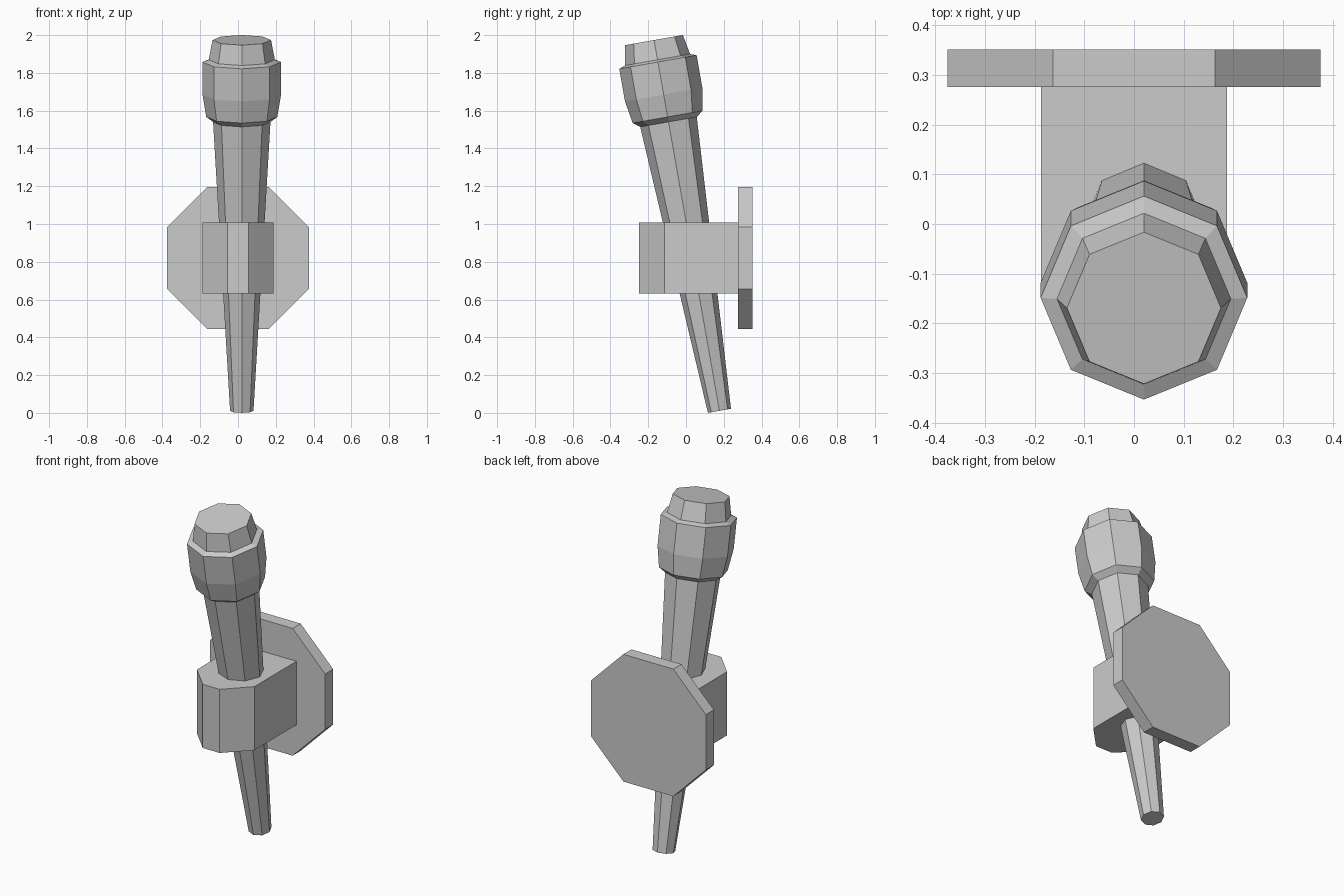
import bpy, bmesh
from math import sin, cos, pi, radians
from mathutils import Matrix, Vector

if "Cube" in bpy.data.objects:
    bpy.data.objects.remove(bpy.data.objects["Cube"])


def make_object(name, bm):
    bmesh.ops.recalc_face_normals(bm, faces=bm.faces)
    mesh = bpy.data.meshes.new(name)
    bm.to_mesh(mesh)
    bm.free()
    obj = bpy.data.objects.new(name, mesh)
    bpy.context.collection.objects.link(obj)
    return obj


def lathe(name, profile, matrix, sides=8):
    """Closed faceted solid from (radius, height) pairs."""
    bm = bmesh.new()
    rings = [[bm.verts.new(matrix @ Vector((r * cos(2 * pi * i / sides),
                                            r * sin(2 * pi * i / sides), h)))
              for i in range(sides)] for r, h in profile]
    for a, b in zip(rings, rings[1:]):
        for i in range(sides):
            j = (i + 1) % sides
            bm.faces.new((a[i], a[j], b[j], b[i]))
    bm.faces.new(rings[0])
    bm.faces.new(rings[-1])
    return make_object(name, bm)


def extrude(name, outline, vector):
    """Prism from a flat outline of 3D points."""
    bm = bmesh.new()
    face = bm.faces.new([bm.verts.new(p) for p in outline])
    ext = bmesh.ops.extrude_face_region(bm, geom=[face], use_keep_orig=True)
    moved = [v for v in ext["geom"] if isinstance(v, bmesh.types.BMVert)]
    bmesh.ops.translate(bm, verts=moved, vec=vector)
    return make_object(name, bm)


# Torch leaning forward: tapered handle, bulging head, and cap
lean = Matrix.Translation((0.02, 0.177, 0.011)) @ Matrix.Rotation(radians(10), 4, 'X')
lathe("torch_handle", [(0.062, 0), (0.152, 1.553)], lean)
lathe("torch_head", [(0.152, 1.553), (0.188, 1.58), (0.208, 1.70),
                     (0.208, 1.875), (0.175, 1.887)], lean)
lathe("torch_cap", [(0.175, 1.887), (0.155, 1.993)], lean)

# Holder block with chamfered front corners
half = [(0.055, -0.25), (0.1875, -0.115), (0.1875, 0.276)]
outline = half + [(-x, y) for x, y in reversed(half)]
extrude("holder_block", [(x, y, 0.633) for x, y in outline], (0, 0, 0.375))

# Octagonal wall plate
a, b, zc = 0.375, 0.163, 0.82
octagon = [(b, a), (a, b), (a, -b), (b, -a), (-b, -a), (-a, -b), (-a, b), (-b, a)]
extrude("wall_plate", [(x, 0.276, zc + z) for x, z in octagon], (0, 0.075, 0))
